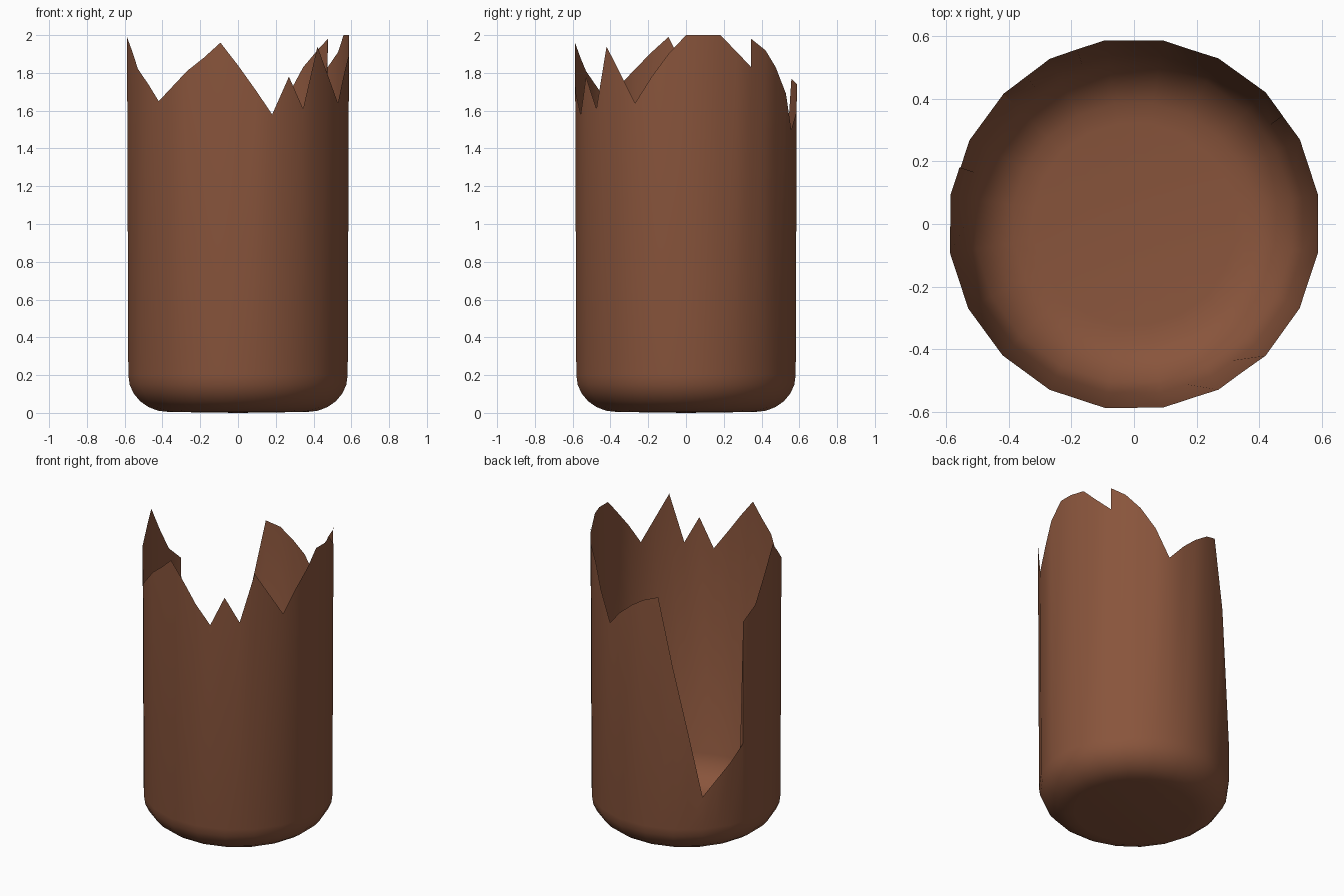
import bpy, bmesh, math

if "Cube" in bpy.data.objects:
    bpy.data.objects.remove(bpy.data.objects["Cube"])

COLS = 40          # 20 flat sides, each with a mid-side column
STEP = math.pi / 20

# Broken rim heights, one per column; a pair is a vertical step in the break
RIM = [2, 2, 2, 1.91, (1.83, 1.98), 1.92, 1.83, 1.69, 1.5, 1.6,
       1.68, 1.74, 1.77, 1.31, .87, .42, .525, .63, (.73, 1.56), 1.65,
       1.81, 1.99, 1.91, 1.82, 1.74, 1.65, 1.73, 1.81, 1.88, 1.96,
       1.84, 1.71, 1.58, 1.78, 1.61, 1.94, 1.79, 1.64, 1.78, 1.90]

# Rounded base profiles (radius, height), from wall foot to floor edge
OUTER = [(.373 + .215 * math.cos(t), .2 - .195 * math.sin(t))
         for t in (i * math.pi / 12 for i in range(7))]
INNER = [(.545, .2), (.51, .115), (.45, .05), (.39, .022), (.325, .014)]

bm = bmesh.new()


def point(k, r, z):
    r *= 1 if k % 2 else math.cos(STEP)      # mid-side columns lie on the chord
    return bm.verts.new((r * math.cos(k * STEP), r * math.sin(k * STEP), z))


def bowl(profile, centre_z):
    rings = [[point(k, r, z) for k in range(COLS)] for r, z in profile]
    centre = bm.verts.new((0, 0, centre_z))
    for k in range(COLS):
        n = (k + 1) % COLS
        for a, b in zip(rings, rings[1:]):
            bm.faces.new((a[k], b[k], b[n], a[n]))
        bm.faces.new((rings[-1][k], centre, rings[-1][n]))
    return rings[0]


# Outer and inner base
feet = [bowl(OUTER, 0), bowl(INNER, .012)]

# Jagged rim points
rim = []
for k, h in enumerate(RIM):
    for z in (h if isinstance(h, tuple) else (h,)):
        rim.append((k, point(k, .588 + .007 * (z - .2) / 1.8, z)))

# Walls rise from both feet and meet in a knife edge at the rim
for foot in feet:
    for (k, a), (n, b) in zip(rim, rim[1:] + rim[:1]):
        bm.faces.new((foot[k], a, b) if k == n else (foot[k], foot[n], b, a))

bmesh.ops.recalc_face_normals(bm, faces=bm.faces)
mesh = bpy.data.meshes.new("broken_vessel")
bm.to_mesh(mesh)
bm.free()
vessel = bpy.data.objects.new("broken_vessel", mesh)
bpy.context.collection.objects.link(vessel)

# Brown material
mat = bpy.data.materials.new("brown")
mat.diffuse_color = (.25, .09, .045, 1)
mat.use_nodes = True
mat.node_tree.nodes["Principled BSDF"].inputs["Base Color"].default_value = mat.diffuse_color
mesh.materials.append(mat)

bpy.context.view_layer.objects.active = vessel
vessel.select_set(True)
bpy.ops.object.shade_smooth_by_angle(angle=math.radians(30))
